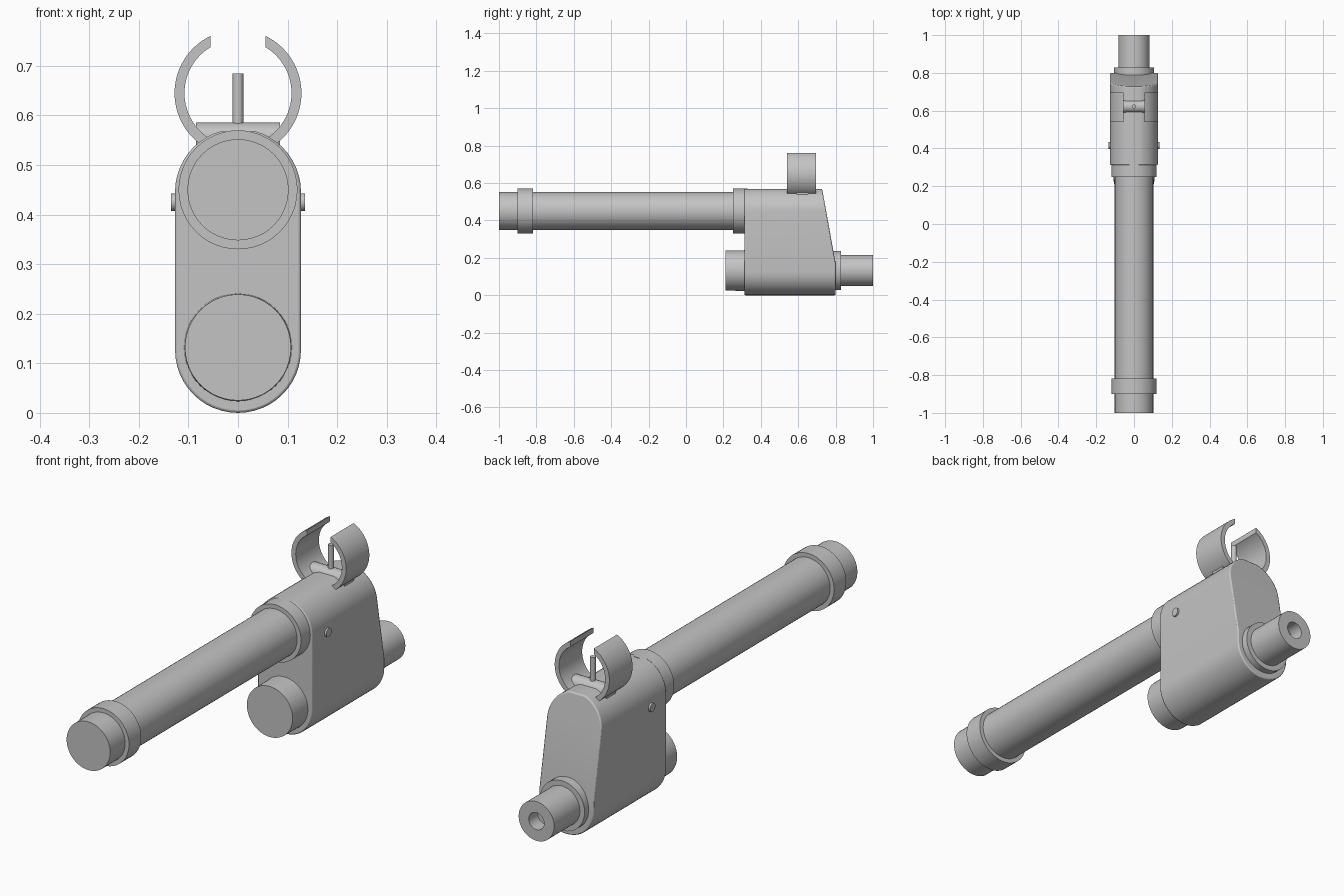
import bpy, bmesh, math
from mathutils import Matrix, Vector

if "Cube" in bpy.data.objects:
    bpy.data.objects.remove(bpy.data.objects["Cube"])

metal = bpy.data.materials.new("grey_metal")
metal.diffuse_color = (0.55, 0.55, 0.55, 1)
metal.use_nodes = True
metal.node_tree.nodes["Principled BSDF"].inputs["Base Color"].default_value = metal.diffuse_color


def finish(name, bm):
    bmesh.ops.recalc_face_normals(bm, faces=bm.faces)
    me = bpy.data.meshes.new(name)
    bm.to_mesh(me)
    bm.free()
    me.materials.append(metal)
    ob = bpy.data.objects.new(name, me)
    bpy.context.collection.objects.link(ob)
    bpy.ops.object.select_all(action='DESELECT')
    ob.select_set(True)
    bpy.context.view_layer.objects.active = ob
    bpy.ops.object.shade_smooth_by_angle(angle=math.radians(30))
    return ob


def lathe(name, profile, zc, n=48):
    """Turn (radius, y) points around a line along y at height zc, capped at both ends."""
    bm = bmesh.new()
    rings = [[bm.verts.new((r * math.cos(2 * math.pi * i / n), y,
                            zc + r * math.sin(2 * math.pi * i / n)))
              for i in range(n)] for r, y in profile]
    for a, b in zip(rings, rings[1:]):
        for i in range(n):
            j = (i + 1) % n
            bm.faces.new((a[i], a[j], b[j], b[i]))
    bm.faces.new(rings[0])
    bm.faces.new(rings[-1])
    return finish(name, bm)


def rod(name, radius, length, centre, axis, n=24):
    bm = bmesh.new()
    rot = Matrix.Rotation(math.pi / 2, 4, 'Y') if axis == 'X' else Matrix()
    bmesh.ops.create_cone(bm, cap_ends=True, segments=n, radius1=radius, radius2=radius,
                          depth=length, matrix=Matrix.Translation(centre) @ rot)
    return finish(name, bm)


# Upper tube and its collars
ZU, ZL = 0.45, 0.132
lathe("upper_tube", [(0.102, -1), (0.102, 0.33)], ZU)
lathe("front_collar", [(0.12, -0.90), (0.12, -0.818)], ZU)
lathe("rear_collar", [(0.12, 0.25), (0.12, 0.33)], ZU)

# Lower stubs and bored rear tube
lathe("lower_front_stub", [(0.107, 0.212), (0.109, 0.33)], ZL)
lathe("lower_rear_collar", [(0.105, 0.75), (0.105, 0.828)], ZL)
lathe("bored_tube", [(0.083, 0.78), (0.083, 1.0), (0.036, 1.0), (0.036, 0.94)], ZL)

# Main block: rounded slot outline, flat top, slanted back
R, TOP = 0.127, 0.568
bm = bmesh.new()
pts = []
for i in range(25):
    a = math.pi * i / 24
    pts.append((R * math.cos(a), 0.446 + R * math.sin(a)))
for i in range(25):
    a = math.pi + math.pi * i / 24
    pts.append((R * math.cos(a), R + R * math.sin(a)))
face = bm.faces.new([bm.verts.new((x, 0.312, z)) for x, z in pts])
ext = bmesh.ops.extrude_face_region(bm, geom=[face])
bmesh.ops.translate(bm, vec=(0, 0.488, 0),
                    verts=[v for v in ext["geom"] if isinstance(v, bmesh.types.BMVert)])
for co, no in (((0, 0, TOP), (0, 0, 1)), ((0, 0.80, 0.17), (0, TOP - 0.17, 0.072))):
    res = bmesh.ops.bisect_plane(bm, geom=bm.verts[:] + bm.edges[:] + bm.faces[:],
                                 plane_co=co, plane_no=Vector(no).normalized(), clear_outer=True)
    bmesh.ops.holes_fill(bm, edges=[e for e in bm.edges if e.is_boundary], sides=0)
block = finish("main_block", bm)
bev = block.modifiers.new("edge_bevel", 'BEVEL')
bev.width = 0.005
bev.segments = 2
bev.limit_method = 'ANGLE'
bev.angle_limit = math.radians(50)

# Cross pin through the block
rod("cross_pin", 0.018, 0.27, (0, 0.415, 0.425), 'X')

# Sight post on its cross roller
rod("sight_roller", 0.033, 0.17, (0, 0.622, 0.553), 'X')
rod("sight_post", 0.011, 0.125, (0, 0.622, 0.622), 'Z')

# Curved guard ears either side of the post
RO, RI, ZE, XC = 0.128, 0.108, 0.645, 0.055
for side, label in ((1, "right"), (-1, "left")):
    bm = bmesh.new()
    rows = []
    n = 28
    for i in range(n + 1):
        t = 1 - 2 * i / n
        row = []
        for r, y in ((RO, 0.54), (RI, 0.54), (RI, 0.695), (RO, 0.695)):
            a = t * math.acos(XC / r)
            row.append(bm.verts.new((side * r * math.cos(a), y, ZE + r * math.sin(a))))
        rows.append(row)
    for a, b in zip(rows, rows[1:]):
        for k in range(4):
            m = (k + 1) % 4
            bm.faces.new((a[k], a[m], b[m], b[k]))
    bm.faces.new(rows[0])
    bm.faces.new(rows[-1])
    finish("guard_ear_" + label, bm)
